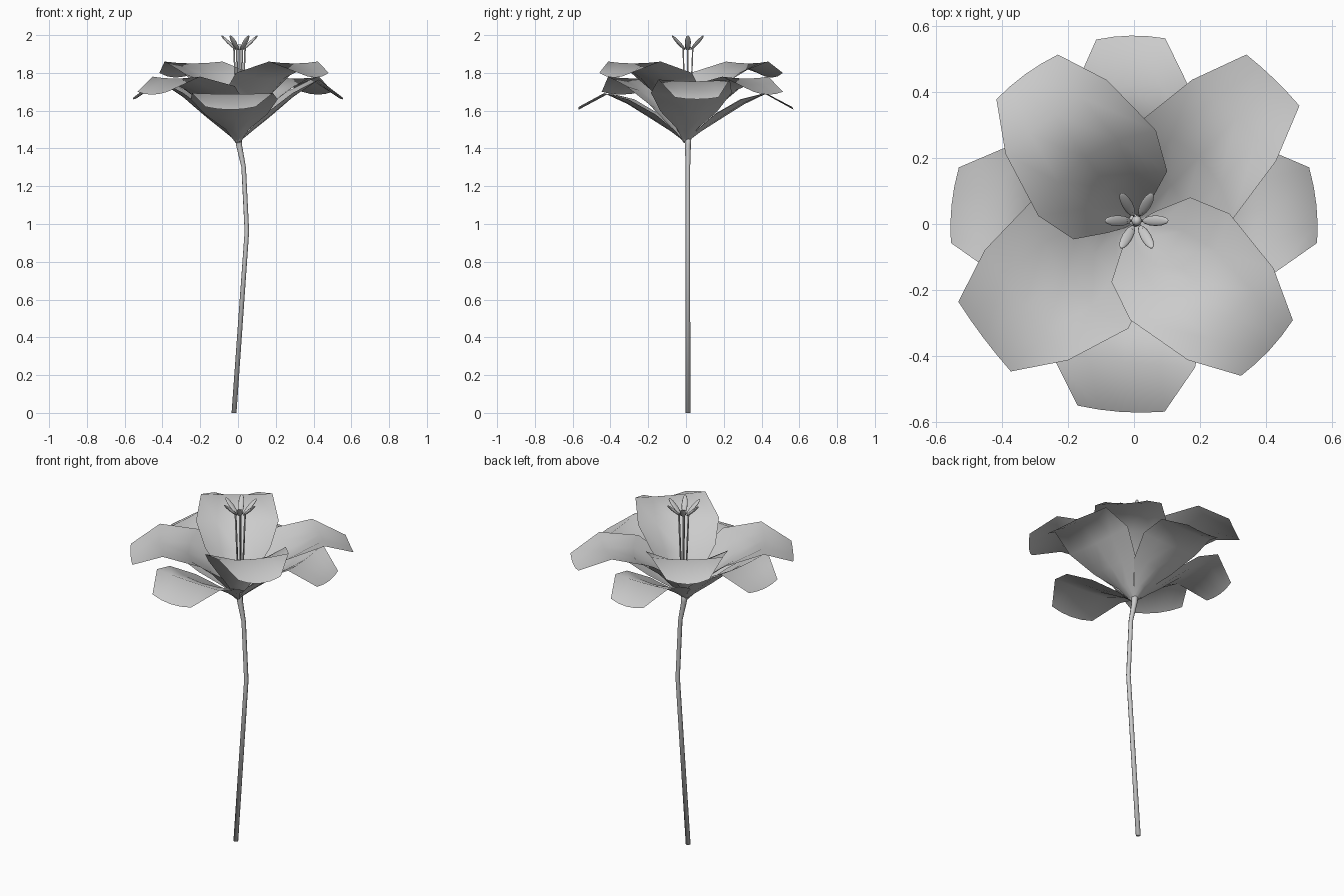
import bpy
from math import sin, cos, radians
from mathutils import Vector

if "Cube" in bpy.data.objects:
    bpy.data.objects.remove(bpy.data.objects["Cube"])

CENTRE = Vector((0.008, 0.01, 0))


def finish(name, verts, faces):
    mesh = bpy.data.meshes.new(name)
    mesh.from_pydata(verts, [], faces)
    mesh.update()
    for p in mesh.polygons:
        p.use_smooth = True
    obj = bpy.data.objects.new(name, mesh)
    bpy.context.collection.objects.link(obj)
    return obj


def tube(name, points, sides):
    """Round tube through (x, y, z, radius) points with flat end caps."""
    verts, faces = [], []
    for x, y, z, r in points:
        for k in range(sides):
            a = radians(360 * k / sides)
            verts.append((x + r * cos(a), y + r * sin(a), z))
    for i in range(len(points) - 1):
        for k in range(sides):
            n = (k + 1) % sides
            faces.append((i * sides + k, i * sides + n,
                          (i + 1) * sides + n, (i + 1) * sides + k))
    last = (len(points) - 1) * sides
    faces.append(tuple(reversed(range(sides))))
    faces.append(tuple(range(last, last + sides)))
    return finish(name, verts, faces)


def petal(name, angle, rows, length=1.0, width=1.0):
    """Cupped sheet; rows are centre r, centre z, half width, edge r, edge z."""
    a = radians(angle)
    out, side = Vector((cos(a), sin(a), 0)), Vector((-sin(a), cos(a), 0))
    cols = (-1, -0.5, 0, 0.5, 1)
    verts, faces = [], []
    for rc, zc, hw, re, ze in rows:
        for t in cols:
            w = t * t
            v = out * (rc + (re - rc) * w) * length + side * hw * t * width
            v.z = zc + (ze - zc) * w
            verts.append(v)
    n = len(cols)
    for i in range(len(rows) - 1):
        for j in range(n - 1):
            k = i * n + j
            faces.append((k, k + n, k + n + 1, k + 1))
    return finish(name, verts, faces)


# Slightly bent stem, flaring into the flower base
tube("stem", [(-0.021, 0.01, 0, 0.013), (0.047, 0.01, 0.96, 0.012),
              (0.03, 0.01, 1.30, 0.012), (0.005, 0.01, 1.42, 0.016),
              (0.003, 0.01, 1.48, 0.02)], 8)

# Top pair of petals on one diagonal
top = [(0.0, 1.43, 0.012, 0.0, 1.43),
       (0.06, 1.53, 0.08, 0.025, 1.55),
       (0.14, 1.65, 0.175, 0.07, 1.70),
       (0.25, 1.765, 0.22, 0.19, 1.80),
       (0.41, 1.85, 0.19, 0.40, 1.86),
       (0.56, 1.775, 0.115, 0.55, 1.80)]
for i, ang in enumerate((126, -43)):
    petal(f"top_petal_{i + 1}", ang, top)

# Second pair on the other diagonal, tucked beneath the top pair
second = [(0.0, 1.43, 0.012, 0.0, 1.43),
          (0.065, 1.505, 0.07, 0.035, 1.515),
          (0.15, 1.605, 0.165, 0.085, 1.635),
          (0.26, 1.70, 0.22, 0.20, 1.73),
          (0.41, 1.77, 0.19, 0.40, 1.78),
          (0.56, 1.685, 0.12, 0.555, 1.70)]
petal("second_petal_1", 46, second, 1.09, 0.93)
petal("second_petal_2", 217, second, 1.02, 1.1)

# Side petals, opened a little further
side_rows = [(0.0, 1.43, 0.012, 0.0, 1.43),
             (0.08, 1.495, 0.055, 0.06, 1.505),
             (0.18, 1.575, 0.15, 0.145, 1.595),
             (0.29, 1.67, 0.215, 0.27, 1.695),
             (0.41, 1.755, 0.19, 0.41, 1.765),
             (0.555, 1.66, 0.115, 0.545, 1.67)]
for i, ang in enumerate((6, 174)):
    petal(f"side_petal_{i + 1}", ang, side_rows)

# Front and back petals, the lowest and most open
lower = [(0.0, 1.43, 0.012, 0.0, 1.43),
         (0.08, 1.49, 0.055, 0.06, 1.50),
         (0.19, 1.56, 0.15, 0.15, 1.58),
         (0.31, 1.635, 0.21, 0.29, 1.66),
         (0.42, 1.688, 0.195, 0.42, 1.693),
         (0.57, 1.605, 0.12, 0.56, 1.62)]
petal("lower_petal_1", 91, lower, 1.0, 0.87)
petal("lower_petal_2", 266, lower, 1.0, 1.1)

# Six stamens: a thin filament carrying a leaning pointed anther
for i in range(6):
    a = radians(60 * i)
    d = Vector((cos(a), sin(a), 0))
    path = []
    for r, z, rad in [(0.008, 1.45, 0.004), (0.02, 1.7, 0.004), (0.03, 1.94, 0.004)]:
        p = CENTRE + d * r
        path.append((p.x, p.y, z, rad))
    tube(f"filament_{i + 1}", path, 6)
    bpy.ops.mesh.primitive_uv_sphere_add(
        segments=8, ring_count=6, radius=1,
        location=CENTRE + d * 0.057 + Vector((0, 0, 1.96)))
    anther = bpy.context.object
    anther.name = f"anther_{i + 1}"
    anther.scale = (0.008, 0.016, 0.055)
    anther.rotation_euler = (0, radians(46), a)
    bpy.ops.object.shade_smooth()

# Central pistil with rounded head
tube("pistil", [(0.008, 0.01, 1.45, 0.006), (0.008, 0.01, 1.93, 0.005)], 6)
bpy.ops.mesh.primitive_uv_sphere_add(
    segments=8, ring_count=6, radius=0.016, location=(0.008, 0.01, 1.935))
bpy.context.object.name = "pistil_head"
bpy.ops.object.shade_smooth()
